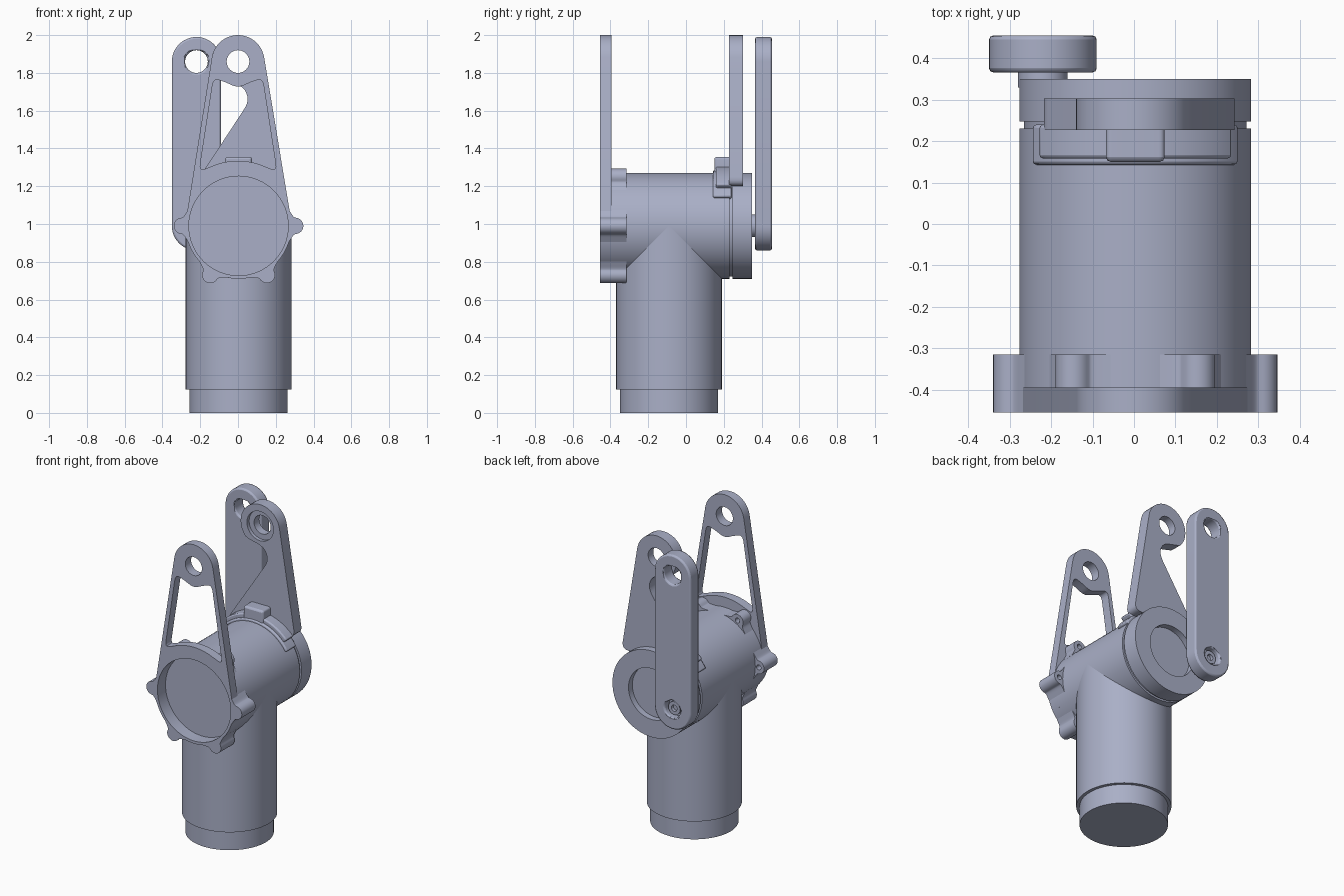
import bpy, bmesh, math
from mathutils import Matrix

cube = bpy.data.objects.get("Cube")
if cube:
    bpy.data.objects.remove(cube)

metal = bpy.data.materials.new("blue_grey_metal")
metal.use_nodes = True
COLOR = (0.40, 0.43, 0.57, 1)
metal.diffuse_color = COLOR
metal.node_tree.nodes["Principled BSDF"].inputs["Base Color"].default_value = COLOR

AXIS_Z = 0.99    # height of the horizontal tube axis
EYE_Z = 1.86     # height of the upper eyelets
R = 0.28         # tube radius


def finish(name, bm, bevel=0):
    bmesh.ops.remove_doubles(bm, verts=bm.verts, dist=1e-5)
    bmesh.ops.recalc_face_normals(bm, faces=bm.faces)
    mesh = bpy.data.meshes.new(name)
    bm.to_mesh(mesh)
    bm.free()
    mesh.materials.clear()
    mesh.materials.append(metal)
    ob = bpy.data.objects.new(name, mesh)
    bpy.context.collection.objects.link(ob)
    for o in bpy.context.selected_objects:
        o.select_set(False)
    bpy.context.view_layer.objects.active = ob
    ob.select_set(True)
    bpy.ops.object.shade_smooth_by_angle(angle=math.radians(30))
    if bevel:
        mod = ob.modifiers.new("edge_bevel", "BEVEL")
        mod.width = bevel
        mod.segments = 2
        mod.angle_limit = math.radians(50)
        mod.use_clamp_overlap = False
    return ob


def lathe(name, profile, center, along_y=True, steps=64):
    """Spin (radius, height) points about the y or z axis through center."""
    bm = bmesh.new()
    vs = [bm.verts.new((r, 0, h)) for r, h in profile]
    edges = [bm.edges.new(p) for p in zip(vs, vs[1:])]
    bmesh.ops.spin(bm, geom=vs + edges, cent=(0, 0, 0), axis=(0, 0, 1),
                   angle=math.tau, steps=steps)
    turn = Matrix.Rotation(-math.pi / 2, 4, "X") if along_y else Matrix()
    bm.transform(Matrix.Translation(center) @ turn)
    return finish(name, bm)


def arc(x, z, r, a0, a1, n=24):
    return [(x + r * math.cos(math.radians(a0 + (a1 - a0) * i / n)),
             z + r * math.sin(math.radians(a0 + (a1 - a0) * i / n)))
            for i in range(n + 1)]


def circle(x, z, r, n=40):
    return arc(x, z, r, 0, 360, n)[:-1]


def rounded(points, radius, n=5):
    """Round every corner of a closed outline."""
    out = []
    for i, (x, z) in enumerate(points):
        ends = []
        for px, pz in (points[i - 1], points[(i + 1) % len(points)]):
            d = math.hypot(px - x, pz - z)
            t = min(radius / d, 0.45)
            ends.append((x + (px - x) * t, z + (pz - z) * t))
        (ax, az), (bx, bz) = ends
        if math.hypot(ax - bx, az - bz) < 0.02:
            out.append((x, z))
            continue
        for k in range(n + 1):
            t = k / n
            out.append(((1 - t) ** 2 * ax + 2 * t * (1 - t) * x + t * t * bx,
                        (1 - t) ** 2 * az + 2 * t * (1 - t) * z + t * t * bz))
    return out


def plate(name, outlines, y0, y1, bevel=0):
    """Extrude an xz outline with holes from y0 to y1."""
    cu = bpy.data.curves.new(name + "_outline", "CURVE")
    cu.dimensions = "2D"
    cu.fill_mode = "BOTH"
    cu.extrude = (y1 - y0) / 2
    for pts in outlines:
        sp = cu.splines.new("POLY")
        sp.points.add(len(pts) - 1)
        for p, (x, z) in zip(sp.points, pts):
            p.co = (x, z, 0, 1)
        sp.use_cyclic_u = True
    tmp = bpy.data.objects.new(name + "_outline", cu)
    bpy.context.collection.objects.link(tmp)
    bpy.context.view_layer.update()
    ev = tmp.evaluated_get(bpy.context.evaluated_depsgraph_get())
    bm = bmesh.new()
    bm.from_mesh(ev.to_mesh())
    ev.to_mesh_clear()
    bpy.data.objects.remove(tmp)
    bpy.data.curves.remove(cu)
    bm.transform(Matrix.Translation((0, (y0 + y1) / 2, 0))
                 @ Matrix.Rotation(math.pi / 2, 4, "X"))
    return finish(name, bm, bevel)


# Upright tube with a narrower spigot at the foot
lathe("upright_tube", [(0, 0), (0.26, 0), (0.26, 0.125), (R, 0.125),
                       (R, AXIS_Z), (0, AXIS_Z)], (0.003, -0.09, 0), False)

# Cross tube with front recess, rear groove and rear flange recess
lathe("cross_tube", [(0, -0.372), (0.263, -0.372), (0.263, -0.395), (R, -0.395),
                     (R, 0.23), (0.268, 0.23), (0.268, 0.247), (R, 0.247),
                     (R, 0.35), (0.165, 0.35), (0.165, 0.31), (0, 0.31)],
      (0.003, 0, AXIS_Z))

# Front plate: tapered arm around the tube mouth, with eyelet and window
lean = math.degrees(math.asin((R - 0.14) / (EYE_Z - AXIS_Z)))
arm = arc(0, EYE_Z, 0.14, lean, 180 - lean) + arc(0.003, AXIS_Z, R, 180 - lean, 360 + lean, 48)
window = rounded([(-0.13, 1.77), (-0.075, 1.755), (0, 1.72), (0.075, 1.755), (0.13, 1.77),
                  (0.205, 1.28)] + arc(0, AXIS_Z, 0.345, 65, 115, 10) + [(-0.205, 1.28)], 0.04)
plate("front_plate", [arm, circle(0, EYE_Z, 0.06), window,
                      circle(0.003, AXIS_Z, 0.263, 64)], -0.455, -0.395)

# Six screw lugs around the front rim
lug = rounded([(0.267, 0.085), (0.292, 0.045)] + arc(0.30, 0, 0.043, 80, -80, 14)
              + [(0.292, -0.045), (0.267, -0.085)], 0.02)
for i in range(6):
    c, s = math.cos(i * math.pi / 3), math.sin(i * math.pi / 3)

    def place(pts):
        return [(0.003 + x * c - z * s, AXIS_Z + x * s + z * c) for x, z in pts]

    front = -0.42 if i in (1, 2) else -0.455
    plate(f"lug_front_{i}", [place(lug)], front, -0.36)
    plate(f"lug_back_{i}", [place(lug), place(circle(0.305, 0, 0.016, 16))], -0.36, -0.315)

# Rear plate: hooked arm with a counterbored eyelet
hook = rounded(arc(0, EYE_Z, 0.14, lean, 226) + [(0.03, 1.73), (0.06, 1.65), (-0.235, 1.2),
                                                (0.25, 1.2)], 0.05)
plate("rear_plate_front", [hook, circle(0, EYE_Z, 0.095)], 0.227, 0.25)
plate("rear_plate_back", [hook, circle(0, EYE_Z, 0.06)], 0.25, 0.303)

# Saddle joining the rear plate to the tube, with a central tab
for name, r, spread, y in (("saddle", 0.32, 43, 0.158), ("saddle_fillet", 0.295, 32, 0.143)):
    plate(name, [arc(0.003, AXIS_Z, r, spread, 180 - spread)
                 + arc(0.003, AXIS_Z, 0.26, 180 - spread, spread)], y, 0.24, 0.008)
tab = [(-0.068, 1.26), (0.074, 1.26), (0.074, 1.355), (-0.068, 1.355)]
plate("saddle_tab", [rounded(tab, 0.015)], 0.15, 0.24, 0.012)

# Side link hung on the rear flange
LX = -0.22
slot = arc(LX, EYE_Z, 0.13, 0, 180) + arc(LX, AXIS_Z, 0.13, 180, 360)
plate("link_bar", [slot, circle(LX, EYE_Z, 0.06), circle(LX, AXIS_Z, 0.055)],
      0.366, 0.455, 0.01)
lathe("link_pin", [(0, 0.33), (0.06, 0.33), (0.06, 0.37), (0, 0.37)], (LX, 0, AXIS_Z), steps=40)
lathe("link_screw", [(0, 0.369), (0.056, 0.369), (0.056, 0.41), (0.042, 0.41), (0.042, 0.435),
                     (0.02, 0.435), (0.02, 0.415), (0, 0.415)], (LX, 0, AXIS_Z), steps=40)
